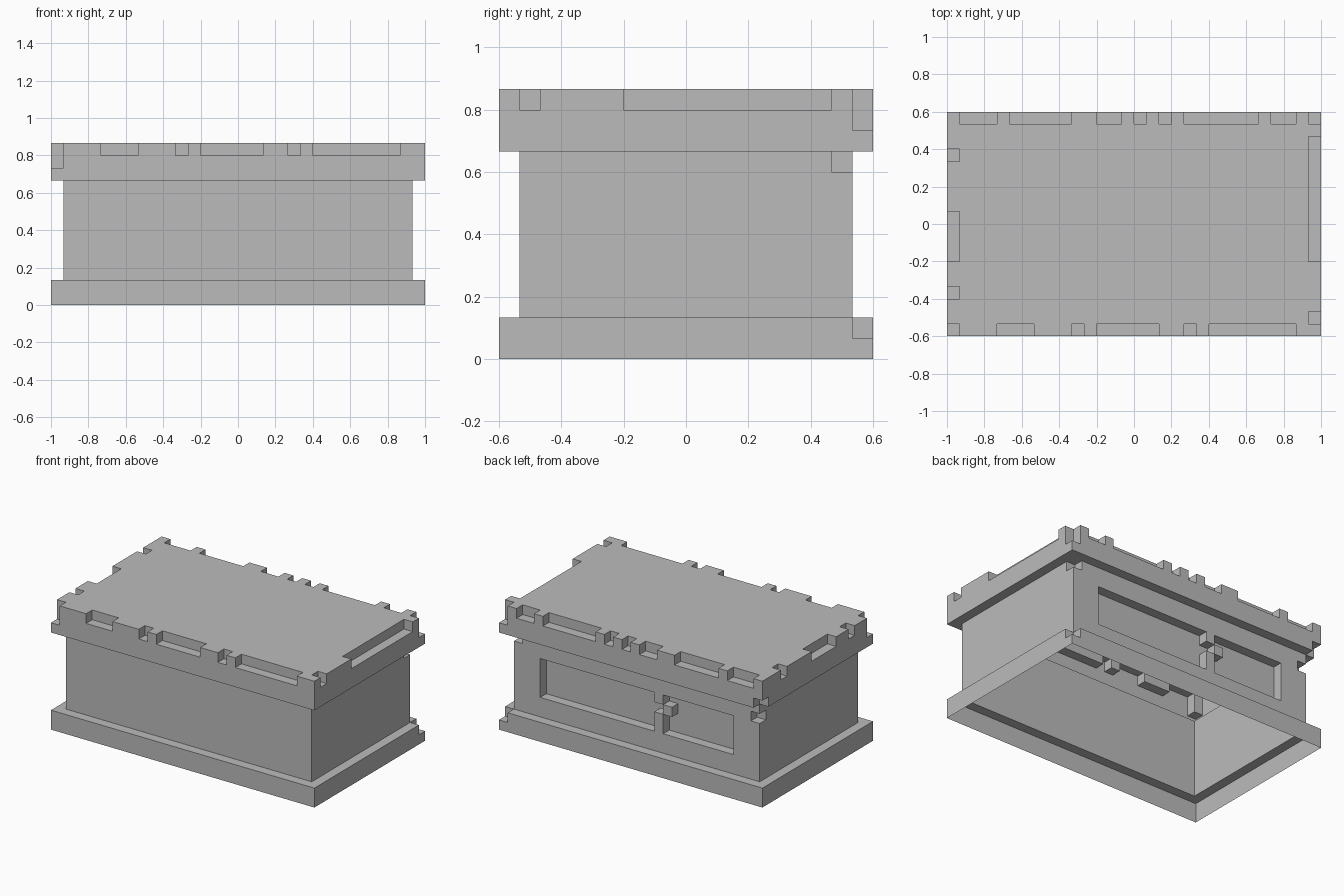
import bpy, bmesh
from mathutils import Vector

if "Cube" in bpy.data.objects:
    bpy.data.objects.remove(bpy.data.objects["Cube"])

U = 1 / 15  # the model sits on a grid of 15 units per metre


def box(x0, x1, y0, y1, z0, z1):
    return {(x, y, z) for x in range(x0, x1) for y in range(y0, y1) for z in range(z0, z1)}


# Base plinth, with one chipped corner
base = box(-15, 15, -9, 9, 0, 2) - box(14, 15, 8, 9, 1, 2)

# Chest body with chipped upper corners
body = box(-14, 14, -8, 8, 2, 10)
body -= box(13, 14, 7, 8, 9, 10) | box(-14, -13, 7, 8, 8, 9)

# Recessed back panel with a broken divider and its displaced block
body -= box(-11, 11, 7, 8, 4, 8)
body |= box(-3, -2, 7, 8, 4, 8)
body -= box(-3, -2, 7, 8, 6, 7)
body |= box(-4, -3, 7, 8, 6, 7)

# Lid with chipped top edges
lid = box(-15, 15, -9, 9, 10, 13)
for a, b in [(-11, -8), (-5, -4), (-3, 2), (4, 5), (6, 13)]:
    lid -= box(a, b, -9, -8, 12, 13)      # front edge
for a, b in [(-14, -11), (-10, -5), (-3, -1), (0, 1), (2, 3), (4, 10), (11, 13)]:
    lid -= box(a, b, 8, 9, 12, 13)        # back edge
for a, b in [(-6, -5), (-3, 1), (5, 6)]:
    lid -= box(-15, -14, a, b, 12, 13)    # left edge
for a, b in [(-8, -7), (-3, 7)]:
    lid -= box(14, 15, a, b, 12, 13)      # right edge
lid -= box(-15, -14, -9, -8, 11, 13)      # chipped corners
lid -= box(14, 15, 8, 9, 11, 13)
lid -= box(-15, -14, 8, 9, 10, 11)

solid = base | body | lid

gray = bpy.data.materials.new("plain_gray")
gray.diffuse_color = (0.5, 0.5, 0.5, 1)
gray.use_nodes = True
gray.node_tree.nodes["Principled BSDF"].inputs["Base Color"].default_value = gray.diffuse_color


def build(name, cells):
    """Skin the exposed sides of the cells; the underside of the chest stays open."""
    bm = bmesh.new()
    for c in cells:
        for axis in range(3):
            for s in (-1, 1):
                n = list(c)
                n[axis] += s
                if tuple(n) in solid or n[2] < 0:
                    continue
                normal, u = Vector(), Vector()
                normal[axis], u[(axis + 1) % 3] = s, 1
                v = normal.cross(u)
                mid = Vector(c) + Vector((.5, .5, .5)) + normal * .5
                corners = [mid + (u * i + v * j) * .5
                           for i, j in ((-1, -1), (1, -1), (1, 1), (-1, 1))]
                bm.faces.new([bm.verts.new(p * U) for p in corners])
    bmesh.ops.remove_doubles(bm, verts=bm.verts, dist=0.001)
    bmesh.ops.dissolve_limit(bm, angle_limit=0.01, verts=bm.verts, edges=bm.edges)
    mesh = bpy.data.meshes.new(name)
    bm.to_mesh(mesh)
    bm.free()
    mesh.materials.append(gray)
    bpy.context.collection.objects.link(bpy.data.objects.new(name, mesh))


build("base", base)
build("body", body)
build("lid", lid)
